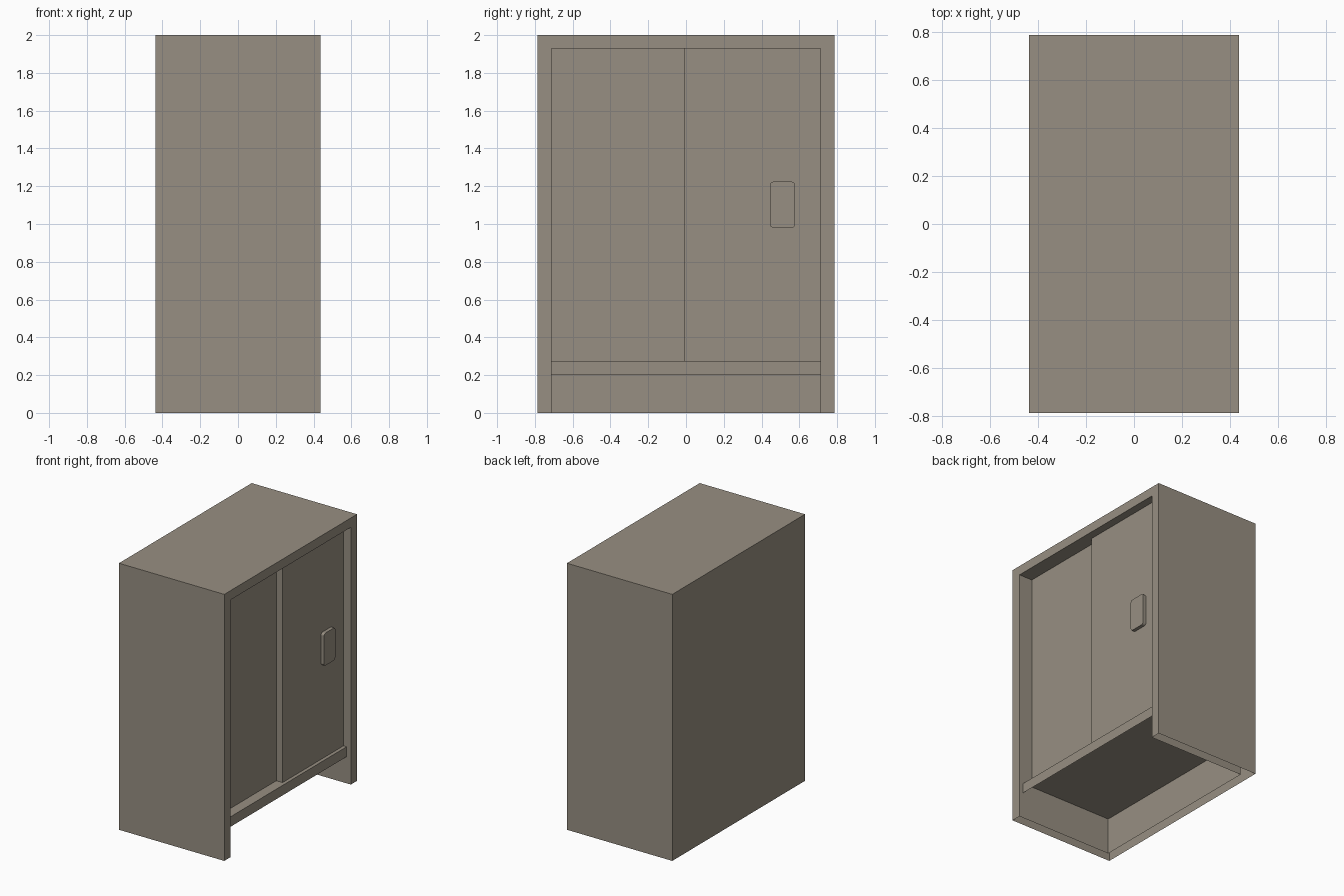
import bpy, bmesh

if "Cube" in bpy.data.objects:
    bpy.data.objects.remove(bpy.data.objects["Cube"])

X, Y, H = 0.437, 0.787, 2.0      # half depth, half width, height
IY, IZ = 0.713, 1.93             # opening half width and top
BACK = -0.365                    # inner back wall
SHELF_Z, SHELF_X = 0.275, 0.403

mat = bpy.data.materials.new("warm_grey")
mat.diffuse_color = (0.312, 0.275, 0.223, 1)
mat.use_nodes = True
mat.node_tree.nodes["Principled BSDF"].inputs["Base Color"].default_value = mat.diffuse_color


def finish(name, bm, recalc=True):
    if recalc:
        bmesh.ops.recalc_face_normals(bm, faces=bm.faces)
    mesh = bpy.data.meshes.new(name)
    bm.to_mesh(mesh)
    bm.free()
    mesh.materials.append(mat)
    ob = bpy.data.objects.new(name, mesh)
    bpy.context.collection.objects.link(ob)
    return ob


def box(name, x, y, z, bevel=0):
    bm = bmesh.new()
    bmesh.ops.create_cube(bm, size=1)
    for v in bm.verts:
        for i, (a, b) in enumerate((x, y, z)):
            v.co[i] = a if v.co[i] < 0 else b
    if bevel:  # round only the edges that run along x
        edges = [e for e in bm.edges
                 if abs(e.verts[0].co.x - e.verts[1].co.x) > 1e-4]
        bmesh.ops.bevel(bm, geom=edges, offset=bevel, segments=4,
                        profile=0.5, affect='EDGES')
    return finish(name, bm)


# Cabinet shell: front rim, outer walls and inner walls, open underneath
outer = [(-Y, 0), (-Y, H), (Y, H), (Y, 0)]
inner = [(-IY, 0), (-IY, IZ), (IY, IZ), (IY, 0)]
bm = bmesh.new()
front = []
for loop, depth in ((outer, -X), (inner, BACK)):
    near = [bm.verts.new((X, y, z)) for y, z in loop]
    far = [bm.verts.new((depth, y, z)) for y, z in loop]
    for i in range(3):
        bm.faces.new((near[i], near[i + 1], far[i + 1], far[i]))
    bm.faces.new(far)
    front.append(near)
for i in range(3):
    bm.faces.new((front[0][i], front[0][i + 1], front[1][i + 1], front[1][i]))
finish("cabinet_shell", bm)

# Bottom shelf: top board with a front lip, hollow below
bm = bmesh.new()
rows = [[bm.verts.new((x, y, z)) for y in (-IY, IY)]
        for x, z in ((BACK, SHELF_Z), (SHELF_X, SHELF_Z), (SHELF_X, 0.2))]
for a, b in zip(rows, rows[1:]):
    bm.faces.new((b[0], b[1], a[1], a[0]))
finish("bottom_shelf", bm, recalc=False)

# Overlapping sliding doors
box("rear_sliding_door", (0.275, 0.325), (-IY, 0.0), (SHELF_Z, IZ))
box("front_sliding_door", (0.325, 0.377), (-0.01, IY), (SHELF_Z, IZ))

# Handle plate with rounded corners
box("door_handle", (0.377, 0.403), (0.445, 0.578), (0.98, 1.224), bevel=0.018)
